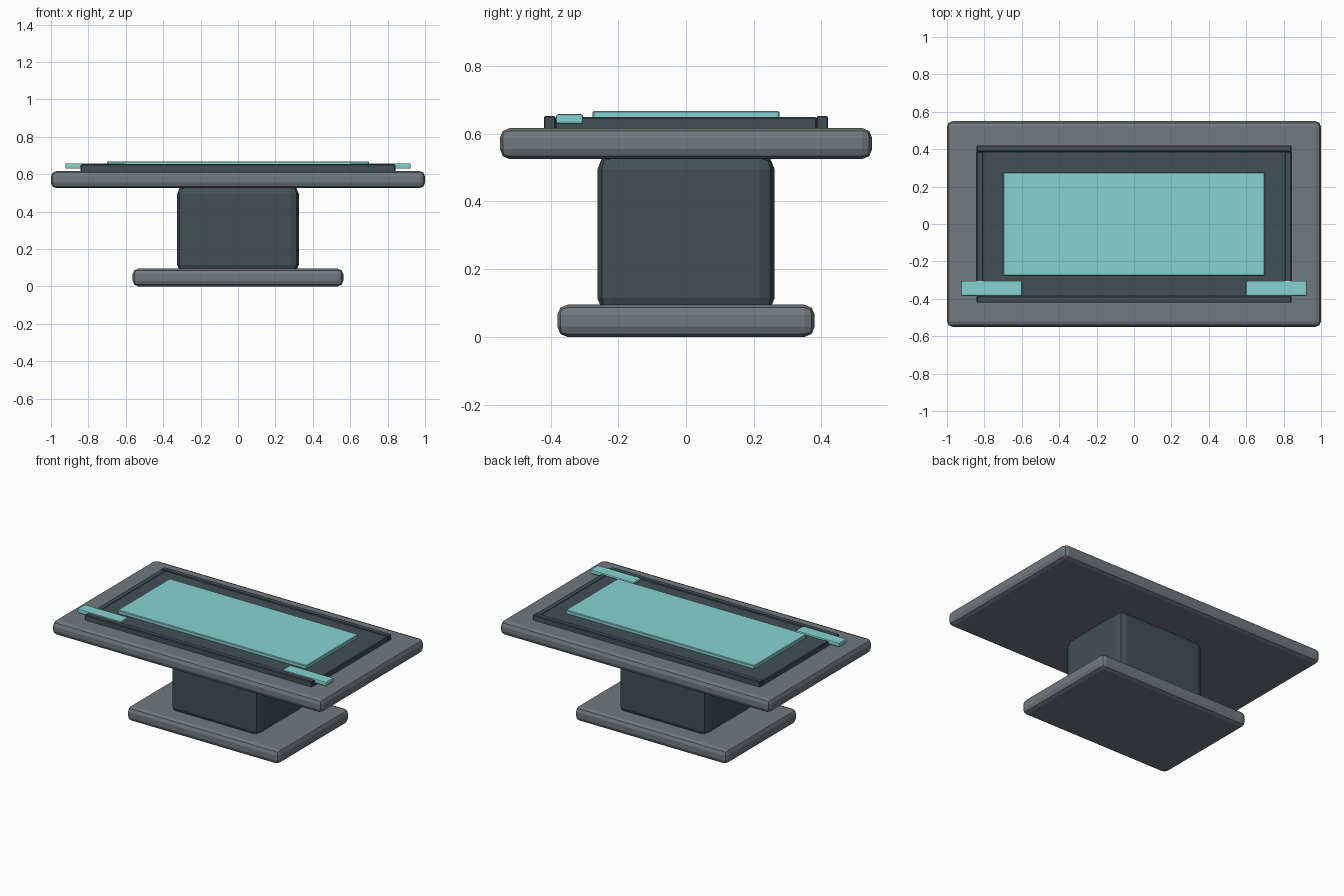
import bpy

if "Cube" in bpy.data.objects:
    bpy.data.objects.remove(bpy.data.objects["Cube"])


def material(name, color):
    m = bpy.data.materials.new(name)
    m.diffuse_color = (*color, 1)
    m.use_nodes = True
    m.node_tree.nodes["Principled BSDF"].inputs["Base Color"].default_value = m.diffuse_color
    return m


grey = material("mid grey", (0.165, 0.19, 0.21))
dark = material("dark slate", (0.054, 0.079, 0.09))
teal = material("pale teal", (0.24, 0.65, 0.64))


def box(name, x, y, z, mat, bevel, segments=2):
    """Bevelled box spanning the given (min, max) ranges."""
    bpy.ops.mesh.primitive_cube_add(size=1)
    ob = bpy.context.object
    ob.name = name
    ob.location = [(a + b) / 2 for a, b in (x, y, z)]
    ob.scale = [b - a for a, b in (x, y, z)]
    bpy.ops.object.transform_apply(location=True, rotation=False, scale=True)
    ob.data.materials.append(mat)
    mod = ob.modifiers.new("bevel", 'BEVEL')
    mod.width = bevel
    mod.segments = segments
    return ob


# Foot, pedestal and table top
box("foot", (-0.563, 0.563), (-0.38, 0.38), (0, 0.095), grey, 0.03)
box("pedestal", (-0.325, 0.325), (-0.262, 0.262), (0.07, 0.54), dark, 0.045)
box("table_top", (-1, 1), (-0.55, 0.55), (0.525, 0.617), grey, 0.03)

# Dark console plate with a slim raised frame
box("console_plate", (-0.83, 0.83), (-0.41, 0.41), (0.6, 0.646), dark, 0.003, 1)
for s, side in ((-1, "left"), (1, "right")):
    box("side_rail_" + side, sorted((s * 0.805, s * 0.842)), (-0.387, 0.387),
        (0.6, 0.649), dark, 0.004, 1)
for s, side in ((-1, "front"), (1, "back")):
    box("rail_" + side, (-0.842, 0.842), sorted((s * 0.385, s * 0.42)),
        (0.6, 0.653), dark, 0.004, 1)

# Glowing screen
box("screen", (-0.7, 0.7), (-0.276, 0.276), (0.64, 0.668), teal, 0.004, 1)

# Grips near the front corners
for s, side in ((-1, "left"), (1, "right")):
    box("grip_" + side, sorted((s * 0.6, s * 0.923)), (-0.384, -0.304),
        (0.629, 0.658), teal, 0.007)
